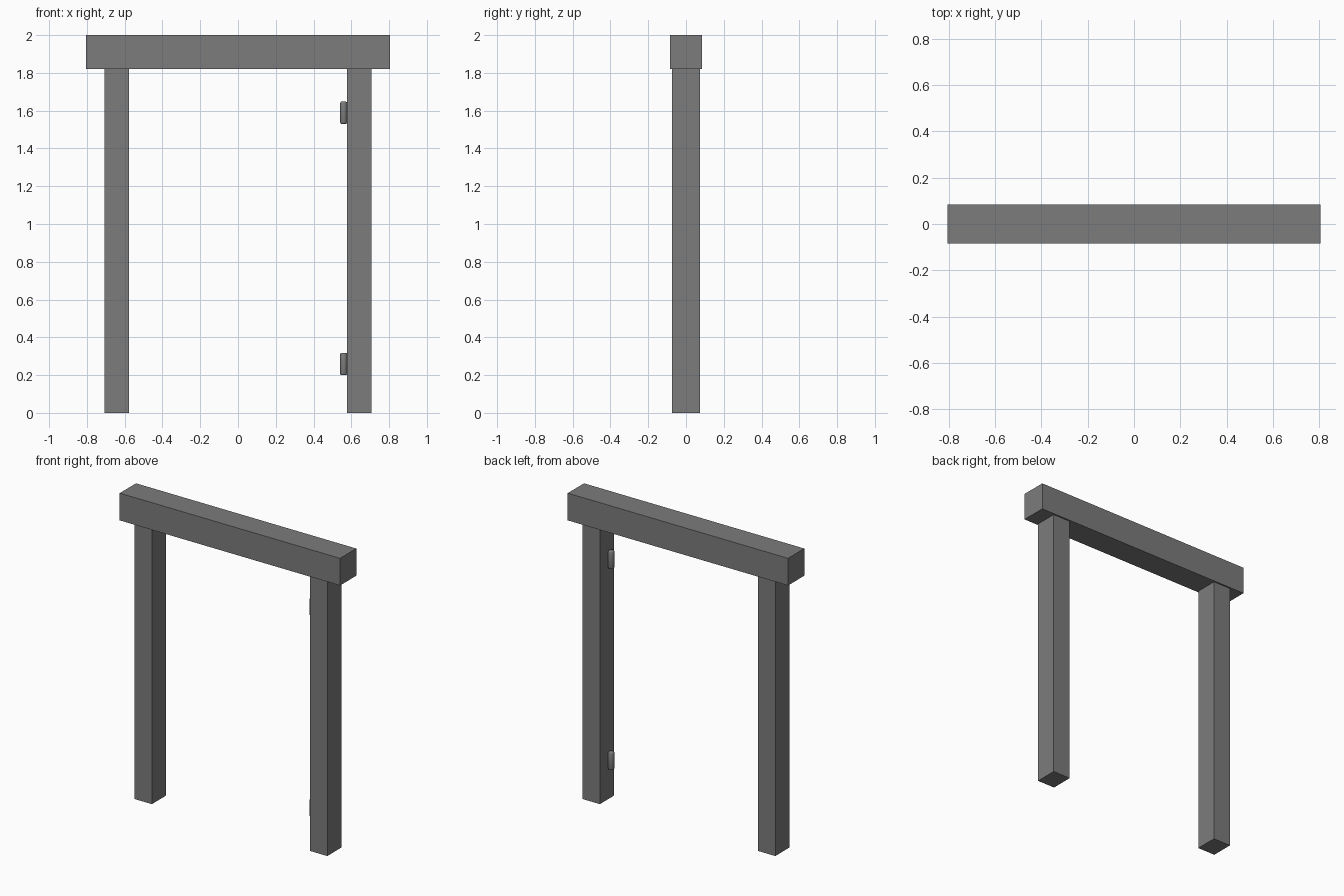
import bpy
import math

if "Cube" in bpy.data.objects:
    bpy.data.objects.remove(bpy.data.objects["Cube"])

# single dark grey paint
grey = bpy.data.materials.new("dark_grey")
grey.diffuse_color = (0.2, 0.2, 0.2, 1.0)
grey.use_nodes = True
grey.node_tree.nodes["Principled BSDF"].inputs["Base Color"].default_value = grey.diffuse_color


def box(name, lo, hi):
    centre = [(a + b) / 2 for a, b in zip(lo, hi)]
    bpy.ops.mesh.primitive_cube_add(size=1, location=centre)
    ob = bpy.context.object
    ob.name = name
    ob.scale = [b - a for a, b in zip(lo, hi)]
    bpy.ops.object.transform_apply(location=False, rotation=False, scale=True)
    ob.data.materials.append(grey)
    return ob


# lintel beam across the top
box("lintel_beam", (-0.806, -0.085, 1.82), (0.806, 0.085, 2.0))

# two upright posts
for side, name in ((-1, "left_post"), (1, "right_post")):
    x0, x1 = sorted((side * 0.578, side * 0.706))
    box(name, (x0, -0.075, 0.0), (x1, 0.075, 1.82))

# rounded hinge barrels on the inner face of the right post
for name, z in (("lower_hinge", 0.259), ("upper_hinge", 1.589)):
    bpy.ops.mesh.primitive_cylinder_add(vertices=20, radius=0.0185, depth=0.118,
                                        location=(0.5595, -0.018, z))
    hinge = bpy.context.object
    hinge.name = name
    hinge.data.materials.append(grey)
    bevel = hinge.modifiers.new("rounded_ends", 'BEVEL')
    bevel.width = 0.007
    bevel.segments = 2
    bevel.limit_method = 'ANGLE'
    bevel.angle_limit = math.radians(40)
    bpy.ops.object.modifier_apply(modifier=bevel.name)
    bpy.ops.object.shade_smooth_by_angle(angle=math.radians(50))
